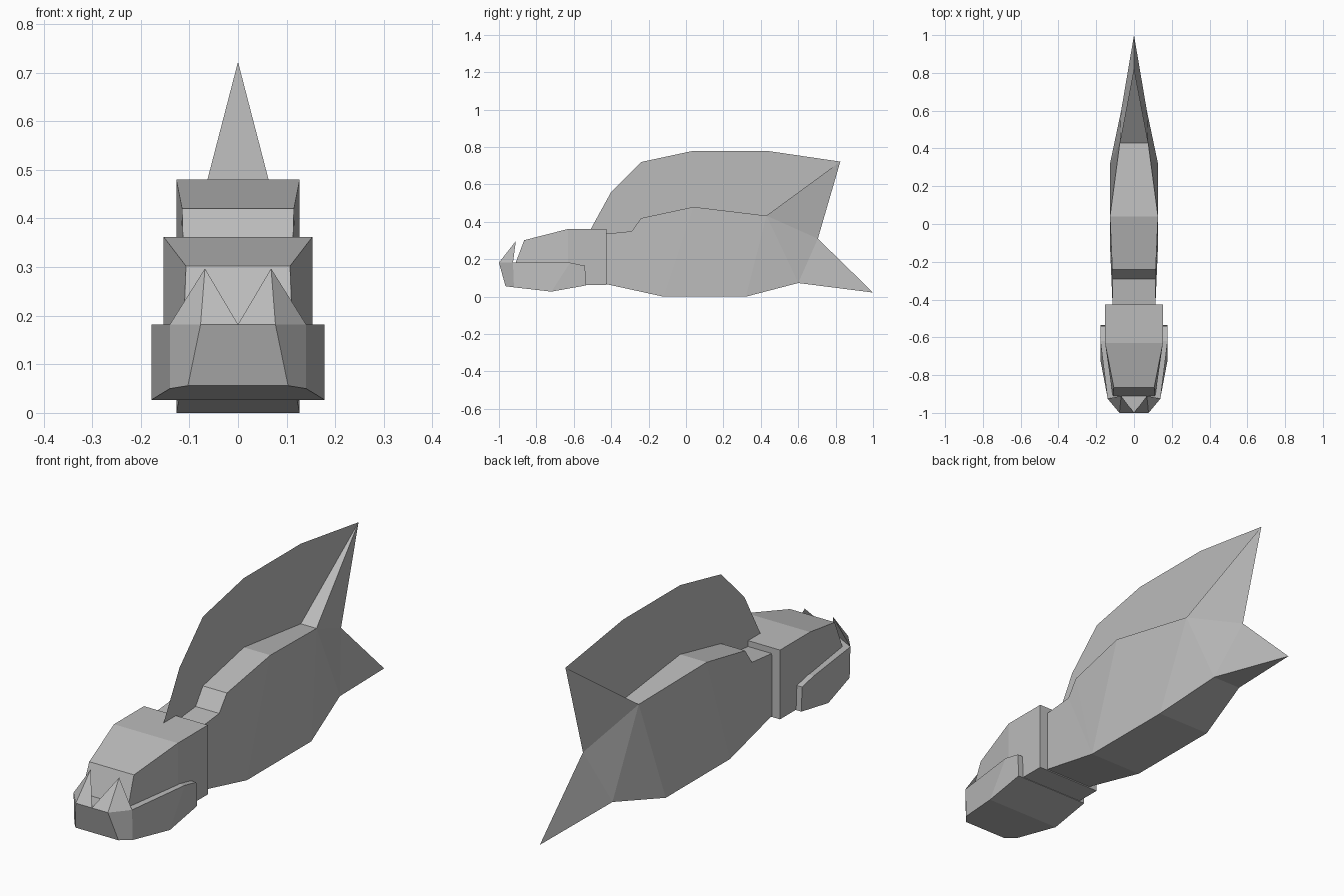
import bpy
import bmesh

cube = bpy.data.objects.get("Cube")
if cube:
    bpy.data.objects.remove(cube, do_unlink=True)

grey = bpy.data.materials.new("plain grey")
grey.use_nodes = True
COLOUR = (0.5, 0.5, 0.5, 1)
grey.diffuse_color = COLOUR
grey.node_tree.nodes["Principled BSDF"].inputs["Base Color"].default_value = COLOUR


def add_object(name, verts, faces):
    mesh = bpy.data.meshes.new(name)
    bm = bmesh.new()
    points = [bm.verts.new(v) for v in verts]
    for face in faces:
        bm.faces.new([points[i] for i in face])
    bmesh.ops.recalc_face_normals(bm, faces=bm.faces)
    bm.to_mesh(mesh)
    bm.free()
    mesh.materials.append(grey)
    obj = bpy.data.objects.new(name, mesh)
    bpy.context.collection.objects.link(obj)
    return obj


def mirrored_solid(name, rim, panels):
    """Side panels on both sides, bridged across the middle along the rim."""
    verts = list(rim)
    mirror = []
    for i, (x, y, z) in enumerate(rim):
        if x == 0:
            mirror.append(i)
        else:
            mirror.append(len(verts))
            verts.append((-x, y, z))
    faces = list(panels) + [[mirror[i] for i in p] for p in panels]
    for i in range(len(rim)):
        j = (i + 1) % len(rim)
        strip = list(dict.fromkeys([i, j, mirror[j], mirror[i]]))
        if len(strip) > 2:
            faces.append(strip)
    return add_object(name, verts, faces)


# Body with forked tail: back from neck to tail, then belly forwards
mirrored_solid("body", [
    (.113, -.44, .335), (.113, -.29, .35), (.115, -.24, .42),
    (.127, .04, .48), (.075, .43, .433),
    (0, .825, .722), (0, .705, .31), (0, 1, .022),
    (.068, .60, .073), (.127, .32, 0), (.127, -.12, 0), (.113, -.44, .07),
], [(0, 1, 10, 11), (1, 2, 10), (2, 3, 10), (3, 4, 9, 10),
    (4, 8, 9), (4, 5, 6), (4, 6, 8), (6, 7, 8)])

# Thin sail along the back
sail = [(-.51, .36), (-.40, .56), (-.24, .72), (.04, .78), (.43, .78),
        (.825, .722), (.43, .42), (.04, .46), (-.24, .40), (-.29, .335), (-.44, .32)]
add_object("back_sail", [(0, y, z) for y, z in sail], [range(len(sail))])

# Upper head
mirrored_solid("head", [
    (.153, -.425, .362), (.153, -.63, .362), (.107, -.865, .302),
    (.112, -.915, .17), (.153, -.63, .165), (.153, -.54, .062), (.153, -.425, .062),
], [(0, 1, 4, 5, 6), (1, 2, 3, 4)])

# Lower jaw, wider than the head
mirrored_solid("lower_jaw", [
    (.178, -.54, .165), (.178, -.62, .182), (.14, -.925, .182), (.077, -1, .182),
    (.103, -.965, .056), (.14, -.92, .05), (.178, -.72, .027), (.178, -.535, .06),
], [(0, 1, 6, 7), (1, 2, 5, 6), (2, 3, 4, 5)])

# Pair of pointed teeth on the jaw rim
for side, s in (("left", 1), ("right", -1)):
    add_object(side + "_tooth", [
        (0, -1, .182), (s * .077, -1, .182), (s * .14, -.925, .182), (s * .068, -.91, .297),
    ], [(0, 1, 3), (1, 2, 3), (2, 0, 3), (0, 2, 1)])
